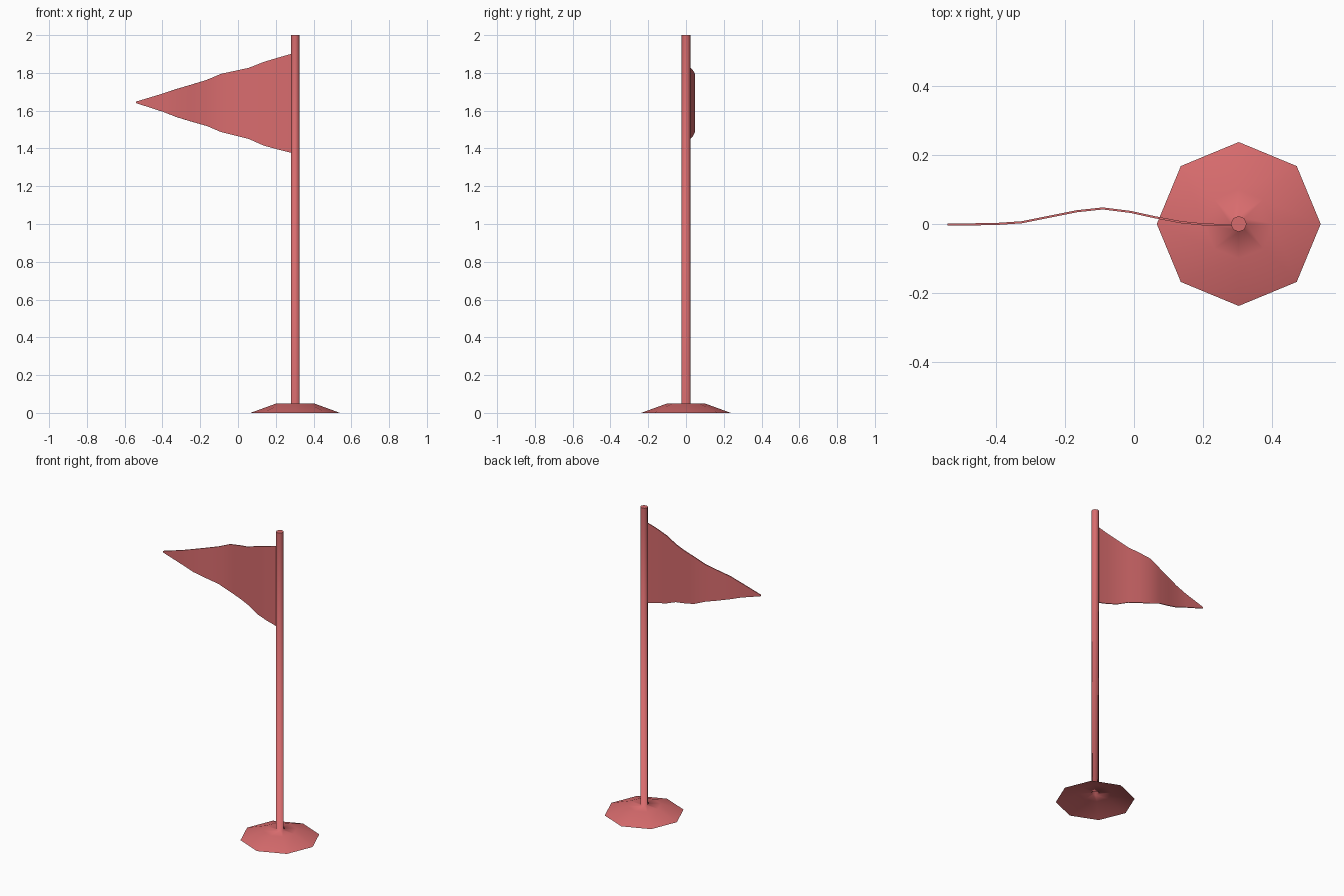
import bpy, bmesh
from math import cos, sin, pi

if "Cube" in bpy.data.objects:
    bpy.data.objects.remove(bpy.data.objects["Cube"])

SIDES = 8
POLE_X = 0.303

red = bpy.data.materials.new("red_paint")
red.diffuse_color = (0.69, 0.15, 0.155, 1)
red.use_nodes = True
red.node_tree.nodes["Principled BSDF"].inputs["Base Color"].default_value = red.diffuse_color


def make_object(name, bm):
    mesh = bpy.data.meshes.new(name)
    bm.to_mesh(mesh)
    bm.free()
    mesh.materials.append(red)
    obj = bpy.data.objects.new(name, mesh)
    bpy.context.collection.objects.link(obj)
    return obj


# Pole flowing into a hollow octagonal foot: (radius, height) rings, bottom to top
bm = bmesh.new()
profile = [(0.237, 0), (0.1, 0.05), (0.023, 0.05), (0.023, 2.0)]
rings = [[bm.verts.new((POLE_X + r * cos(2 * pi * i / SIDES),
                        r * sin(2 * pi * i / SIDES), z)) for i in range(SIDES)]
         for r, z in profile]
for low, high in zip(rings, rings[1:]):
    for i in range(SIDES):
        j = (i + 1) % SIDES
        bm.faces.new((low[i], low[j], high[j], high[i])).smooth = True
# Flat cap with a crisp edge
cap = bm.faces.new(rings[-1])
for edge in cap.edges:
    edge.smooth = False
make_object("pole_and_base", bm)

# Waving pennant: columns of (x, y, bottom z, top z) from pole to tip
columns = [
    (0.29, -0.003, 1.375, 1.903), (0.21, -0.002, 1.395, 1.880),
    (0.137, 0.005, 1.415, 1.858), (0.058, 0.020, 1.450, 1.827),
    (-0.01, 0.035, 1.467, 1.812), (-0.09, 0.045, 1.487, 1.795),
    (-0.165, 0.037, 1.519, 1.763), (-0.25, 0.020, 1.543, 1.737),
    (-0.325, 0.005, 1.566, 1.715), (-0.40, 0.000, 1.595, 1.690),
    (-0.54, -0.002, 1.640, 1.648),
]
bm = bmesh.new()
pairs = [(bm.verts.new((x, y, lo)), bm.verts.new((x, y, hi)))
         for x, y, lo, hi in columns]
for (a, b), (c, d) in zip(pairs, pairs[1:]):
    bm.faces.new((c, a, b, d)).smooth = True
flag = make_object("flag", bm)
cloth = flag.modifiers.new("cloth_thickness", 'SOLIDIFY')
cloth.thickness = 0.006
cloth.offset = 0
bpy.context.view_layer.objects.active = flag
flag.select_set(True)
bpy.ops.object.modifier_apply(modifier=cloth.name)
bpy.ops.object.shade_smooth_by_angle(angle=pi / 6)
